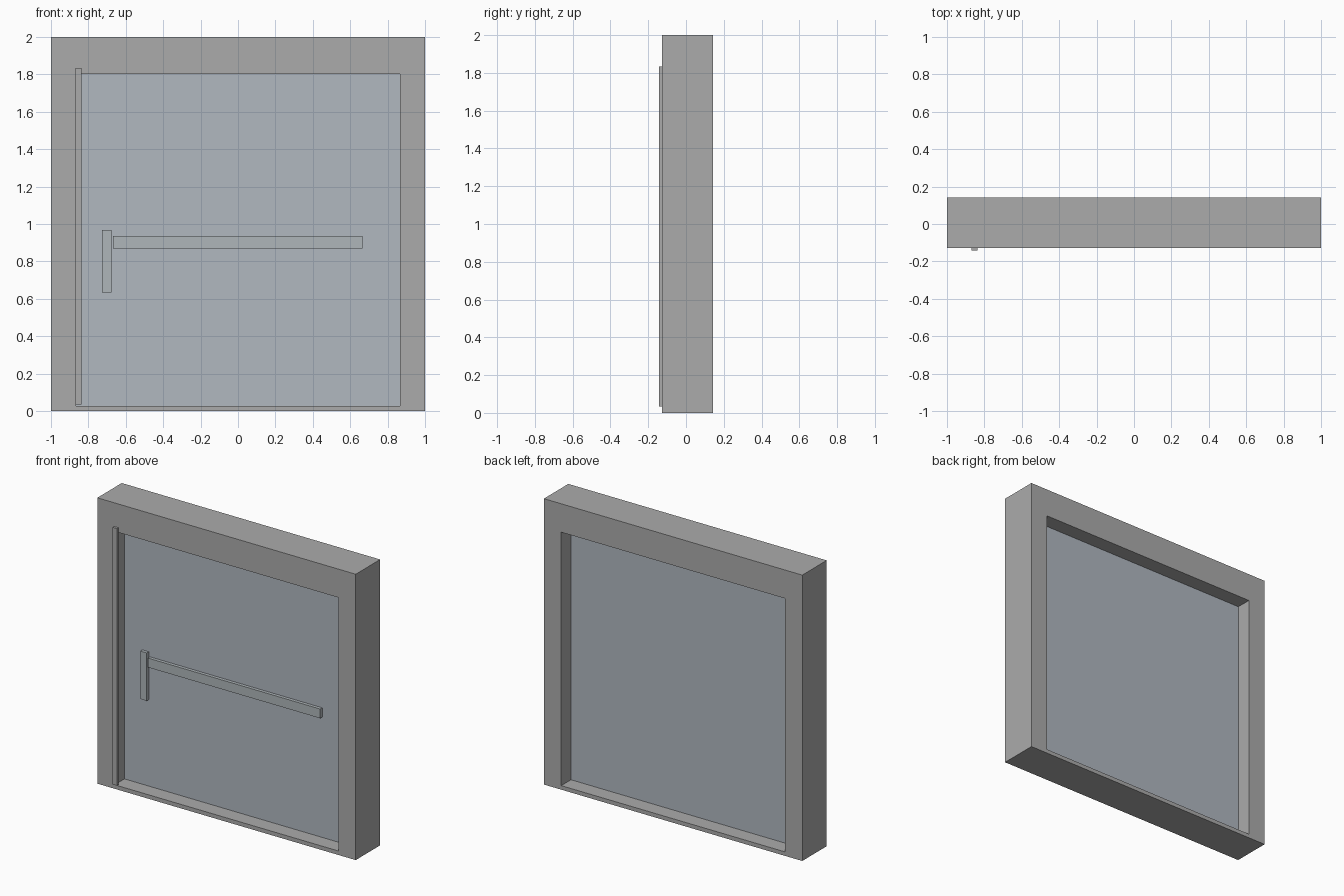
import bpy, bmesh

if "Cube" in bpy.data.objects:
    bpy.data.objects.remove(bpy.data.objects["Cube"])

FRONT, BACK = -0.127, 0.143          # frame faces
PANEL_FRONT, PANEL_BACK = -0.019, 0.035


def material(name, rgb):
    m = bpy.data.materials.new(name)
    m.diffuse_color = (*rgb, 1)
    m.use_nodes = True
    m.node_tree.nodes["Principled BSDF"].inputs["Base Color"].default_value = m.diffuse_color
    return m


def finish(name, bm, mat):
    bmesh.ops.recalc_face_normals(bm, faces=bm.faces)
    me = bpy.data.meshes.new(name)
    bm.to_mesh(me)
    bm.free()
    ob = bpy.data.objects.new(name, me)
    bpy.context.collection.objects.link(ob)
    me.materials.append(mat)
    return ob


def box(name, x, y, z, mat):
    bm = bmesh.new()
    bmesh.ops.create_cube(bm, size=1)
    for v in bm.verts:
        v.co = [sum(r) / 2 + c * (r[1] - r[0]) for c, r in zip(v.co, (x, y, z))]
    return finish(name, bm, mat)


def ring_frame(name, outer, inner, y, mat):
    """Rectangular frame in one piece; outer/inner are (x0, x1, z0, z1)."""
    bm = bmesh.new()
    loops = []
    for yy in y:
        for x0, x1, z0, z1 in (outer, inner):
            loops.append([bm.verts.new((a, yy, b))
                          for a, b in ((x0, z0), (x1, z0), (x1, z1), (x0, z1))])
    of, inf, ob, inb = loops
    for a, b in ((of, inf), (inf, inb), (inb, ob), (ob, of)):
        for i in range(4):
            j = (i + 1) % 4
            bm.faces.new((a[i], a[j], b[j], b[i]))
    return finish(name, bm, mat)


frame_grey = material("frame_grey", (0.41, 0.41, 0.41))
panel_grey = material("panel_blue_grey", (0.44, 0.48, 0.53))
metal = material("handle_grey", (0.43, 0.47, 0.49))

# Surround with thin sill
ring_frame("door_frame", (-1, 1, 0, 2), (-0.866, 0.866, 0.028, 1.801),
           (FRONT, BACK), frame_grey)

# Recessed door leaf
box("door_panel", (-0.866, 0.866), (PANEL_FRONT, PANEL_BACK), (0.028, 1.801), panel_grey)

# Push bar and latch plate on the front of the leaf
bar_y = (PANEL_FRONT - 0.023, PANEL_FRONT)
box("push_bar", (-0.668, 0.666), bar_y, (0.87, 0.935), metal)
box("latch_plate", (-0.727, -0.677), bar_y, (0.633, 0.968), metal)

# Edge strip on the front of the frame
box("hinge_strip", (-0.87, -0.838), (-0.143, FRONT), (0.035, 1.834), frame_grey)
